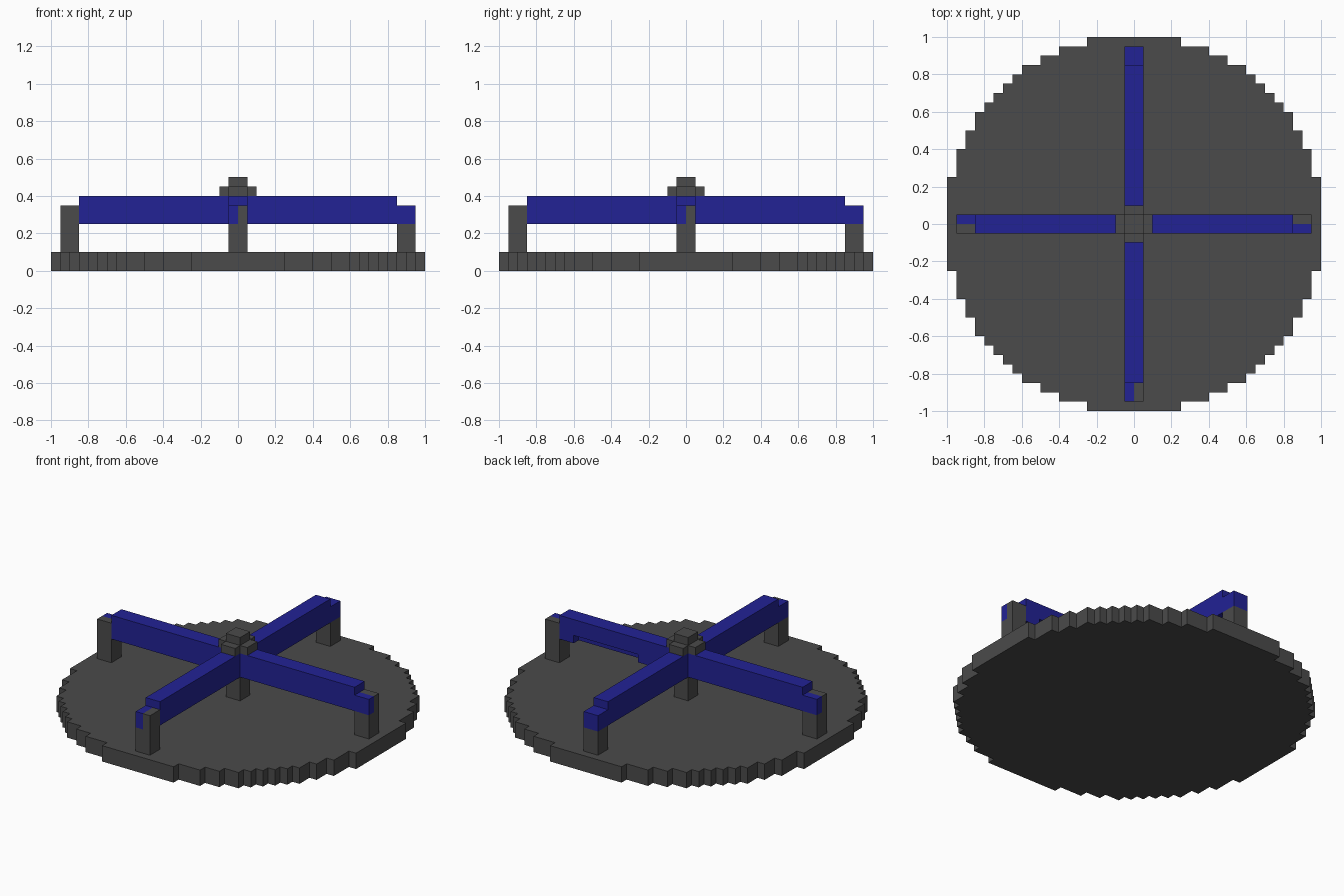
import bpy
import bmesh
import math
from mathutils import Matrix, Vector

cube = bpy.data.objects.get("Cube")
if cube:
    bpy.data.objects.remove(cube, do_unlink=True)


def material(name, color):
    mat = bpy.data.materials.new(name)
    mat.use_nodes = True
    mat.diffuse_color = color
    mat.node_tree.nodes["Principled BSDF"].inputs["Base Color"].default_value = color
    return mat


GREY = material("dark grey", (0.07, 0.07, 0.07, 1))
BLUE = material("deep blue", (0.016, 0.016, 0.30, 1))


def finish(name, bm, mat):
    bmesh.ops.recalc_face_normals(bm, faces=bm.faces)
    mesh = bpy.data.meshes.new(name)
    bm.to_mesh(mesh)
    bm.free()
    if mat:
        mesh.materials.append(mat)
    obj = bpy.data.objects.new(name, mesh)
    bpy.context.collection.objects.link(obj)
    return obj


def prism(name, outline, z0, z1, mat, turn=0):
    """Extrude an xy outline from z0 to z1, turned about z in quarter turns."""
    bm = bmesh.new()
    face = bm.faces.new([bm.verts.new((x, y, z0)) for x, y in outline])
    up = bmesh.ops.extrude_face_region(bm, geom=[face])["geom"]
    bmesh.ops.translate(bm, vec=(0, 0, z1 - z0),
                        verts=[v for v in up if isinstance(v, bmesh.types.BMVert)])
    bm.transform(Matrix.Rotation(turn * math.pi / 2, 4, "Z"))
    return finish(name, bm, mat)


def box(name, x, y, z, mat, turn=0):
    outline = [(x[0], y[0]), (x[1], y[0]), (x[1], y[1]), (x[0], y[1])]
    return prism(name, outline, z[0], z[1], mat, turn)


def four_fold(quarter):
    """Repeat a quarter outline around the centre."""
    points = []
    for _ in range(4):
        points += quarter
        quarter = [(-y, x) for x, y in quarter]
    return points


W = 0.05  # half width of arms and posts

# Round base with a stepped edge
steps = [(1, .25), (.95, .4), (.9, .5), (.85, .6), (.8, .65), (.75, .7),
         (.7, .75), (.65, .8), (.6, .85), (.5, .9), (.4, .95), (.25, 1)]
quarter = [steps[0]]
for (_, y), (x2, y2) in zip(steps, steps[1:]):
    quarter += [(x2, y), (x2, y2)]
prism("base_disc", four_fold(quarter), 0, 0.1, GREY)

# Centre post, cross-shaped cap and top block
box("centre_post", (-W, W), (-W, W), (0.1, 0.4), GREY)
prism("hub_cap", four_fold([(0.1, -W), (0.1, W), (W, W)]), 0.4, 0.45, GREY)
box("hub_top", (-W, W), (-W, W), (0.45, 0.5), GREY)

# Four arms, each with a low tip resting on a post
for turn, side in enumerate(("left", "back", "right", "front")):
    arm = box(side + "_arm", (W, 0.85), (-W, W), (0.25, 0.4), BLUE, turn)
    box(side + "_post", (0.85, 0.95), (-W, W), (0.1, 0.25), GREY, turn)
    if side == "back":
        box(side + "_arm_tip", (0.85, 0.95), (-W, W), (0.25, 0.35), BLUE, turn)
    else:
        box(side + "_arm_tip", (0.85, 0.95), (-W, 0), (0.25, 0.35), BLUE, turn)
        box(side + "_post_top", (0.85, 0.95), (0, W), (0.25, 0.35), GREY, turn)

    # Shallow notch under the back edge of the two sideways arms
    notch = {"left": ((0.3, 0.75), (0, 0.1)), "right": ((0.65, 0.75), (-0.1, 0))}.get(side)
    if notch:
        cutter = box(side + "_notch_cutter", *notch, (0.2, 0.3), None, turn)
        cutter.hide_render = True
        cutter.hide_viewport = True
        cut = arm.modifiers.new("notch", "BOOLEAN")
        cut.operation = "DIFFERENCE"
        cut.solver = "EXACT"
        cut.object = cutter
